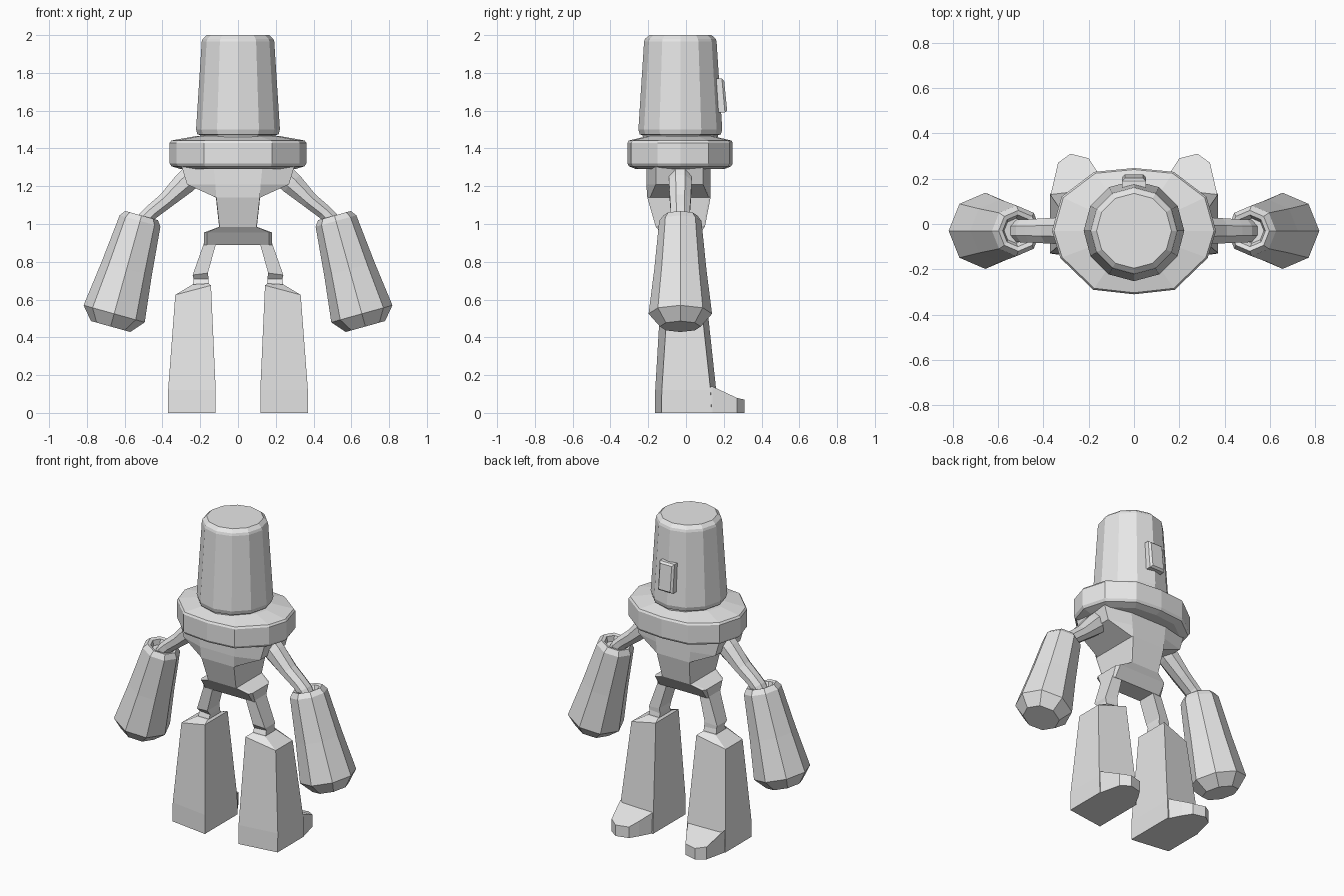
import bpy, bmesh, math
from mathutils import Vector

CY = -0.03  # common depth centre of head, collar and arms
grey = bpy.data.materials.new("light_grey")
grey.diffuse_color = (0.8, 0.8, 0.8, 1)


def loft(name, rings):
    """Closed skin through rings with equal point counts."""
    bm = bmesh.new()
    rows = [[bm.verts.new(p) for p in ring] for ring in rings]
    n = len(rows[0])
    for a, b in zip(rows, rows[1:]):
        for i in range(n):
            j = (i + 1) % n
            bm.faces.new((a[i], a[j], b[j], b[i]))
    bm.faces.new(rows[0])
    bm.faces.new(rows[-1])
    bmesh.ops.recalc_face_normals(bm, faces=bm.faces)
    me = bpy.data.meshes.new(name)
    bm.to_mesh(me)
    bm.free()
    me.materials.append(grey)
    ob = bpy.data.objects.new(name, me)
    bpy.context.collection.objects.link(ob)
    return ob


def pair(name, rings):
    """Right part and its mirrored left twin."""
    loft("right_" + name, rings)
    loft("left_" + name, [[(-x, y, z) for x, y, z in r] for r in rings])


def disc(r, z, n=12):
    return [(r * math.cos(2 * math.pi * i / n), CY + r * math.sin(2 * math.pi * i / n), z)
            for i in range(n)]


def tube_ring(centre, axis, ru, rv, n=8, phase=0.0):
    """Ring around an axis given as (x, z)."""
    a = Vector((axis[0], 0, axis[1])).normalized()
    u, v = Vector((-a.z, 0, a.x)), Vector((0, 1, 0))
    c = Vector((centre[0], CY, centre[1]))
    return [tuple(c + u * ru * math.cos(t) + v * rv * math.sin(t))
            for t in (phase + 2 * math.pi * i / n for i in range(n))]


# Head: twelve-sided tapered can with small bevels, on a short neck
loft("head", [disc(r, z) for r, z in
              [(0.195, 1.44), (0.20, 1.47), (0.215, 1.475), (0.222, 1.50),
               (0.192, 1.965), (0.187, 1.98), (0.165, 2.0)]])

# Plate on the head, following its slope
plate = []
for y, s in ((-0.03, 1), (0.02, 1), (0.032, 0.78)):
    plate.append([(sx * 0.052 * s, 0.178 - sz * 0.008 + y, 1.68 + sz * (0.09 - 0.05 * (1 - s)))
                  for sx, sz in ((-1, -1), (1, -1), (1, 1), (-1, 1))])
loft("head_plate", plate)

# Collar: wide faceted ring with chamfered rims
half = [(0.175, 0.23), (0.32, 0.12), (0.362, -0.03), (0.325, -0.15), (0.18, -0.29)]
outline = [(0, 0.247)] + half + [(0, -0.31)] + [(-x, y) for x, y in reversed(half)]
loft("collar", [[(x * s, CY + (y - CY) * s, z) for x, y in outline] for s, z in
                [(0.83, 1.29), (0.97, 1.305), (1, 1.32), (1, 1.43), (0.975, 1.442),
                 (0.62, 1.465)]])


# Torso: broad shoulders, narrow waist, flared pelvis
def section(z, c, w, back, sback, sfront, front):
    right = [(c, back, z), (w, sback, z), (w, sfront, z), (c, front, z)]
    return right + [(-x, y, zz) for x, y, zz in reversed(right)]


loft("torso", [
    section(1.31, 0.13, 0.30, -0.21, -0.16, 0.09, 0.13),
    section(1.21, 0.12, 0.27, -0.21, -0.16, 0.09, 0.13),
    section(1.14, 0.115, 0.117, -0.205, -0.19, 0.12, 0.13),
    section(0.985, 0.098, 0.10, -0.16, -0.15, 0.09, 0.10)])
loft("pelvis", [
    section(0.985, 0.098, 0.10, -0.16, -0.15, 0.09, 0.10),
    section(0.955, 0.165, 0.18, -0.135, -0.11, 0.05, 0.075),
    section(0.89, 0.165, 0.18, -0.09, -0.085, 0.025, 0.03)])


# Upper arms: bent octagonal bars
pair("upper_arm", [tube_ring(c, a, ru, rv, phase=math.pi / 8) for c, a, ru, rv in
                   [((0.22, 1.275), (1, -0.95), 0.068, 0.065),
                    ((0.285, 1.215), (1, -0.95), 0.065, 0.065),
                    ((0.38, 1.125), (1, -0.95), 0.047, 0.06),
                    ((0.455, 1.065), (1, -0.7), 0.043, 0.055),
                    ((0.485, 1.035), (0.6, -1), 0.045, 0.055),
                    ((0.52, 0.98), (0.3, -1), 0.045, 0.05)]])

# Forearms: eight-sided flared cuffs with a recessed top and bevelled end
axis = Vector((0.145, -0.52)).normalized()
rings = []
for d, r in [(0.03, 0.055), (0.0, 0.07), (-0.005, 0.09), (0.025, 0.112), (0.29, 0.138),
             (0.535, 0.168), (0.605, 0.108)]:
    rings.append(tube_ring(Vector((0.512, 1.04)) + axis * d, axis, r, r))
pair("forearm", rings)


# Legs: box sections given as inner/outer x, heights and the four corner depths
def box(xi, xo, zi, zo, bi, bo, fo, fi):
    return [(xi, bi, zi), (xo, bo, zo), (xo, fo, zo), (xi, fi, zi)]


pair("thigh", [
    box(0.115, 0.18, 0.90, 0.90, -0.09, -0.085, 0.025, 0.03),
    box(0.16, 0.24, 0.74, 0.73, -0.08, -0.07, 0.03, 0.04),
    box(0.155, 0.235, 0.71, 0.71, -0.06, -0.05, 0.03, 0.04),
    box(0.155, 0.24, 0.66, 0.66, -0.08, -0.07, 0.04, 0.05)])
pair("boot", [
    box(0.118, 0.37, 0, 0, -0.165, -0.13, 0.135, 0.165),
    box(0.118, 0.37, 0.12, 0.12, -0.163, -0.128, 0.13, 0.16),
    box(0.143, 0.332, 0.675, 0.625, -0.13, -0.095, 0.075, 0.10),
    box(0.155, 0.24, 0.685, 0.68, -0.085, -0.07, 0.045, 0.06)])

# Toes: tapered wedge running forward out of each boot
sole = [(0.118, 0.10), (0.368, 0.08), (0.365, 0.14), (0.335, 0.27), (0.28, 0.31),
        (0.20, 0.29), (0.165, 0.235), (0.12, 0.15)]
pair("toe", [[(x, y, 0) for x, y in sole],
             [(x, y, 0.14 - 0.07 * max(0, min(1, (y - 0.14) / 0.15))) for x, y in sole]])
